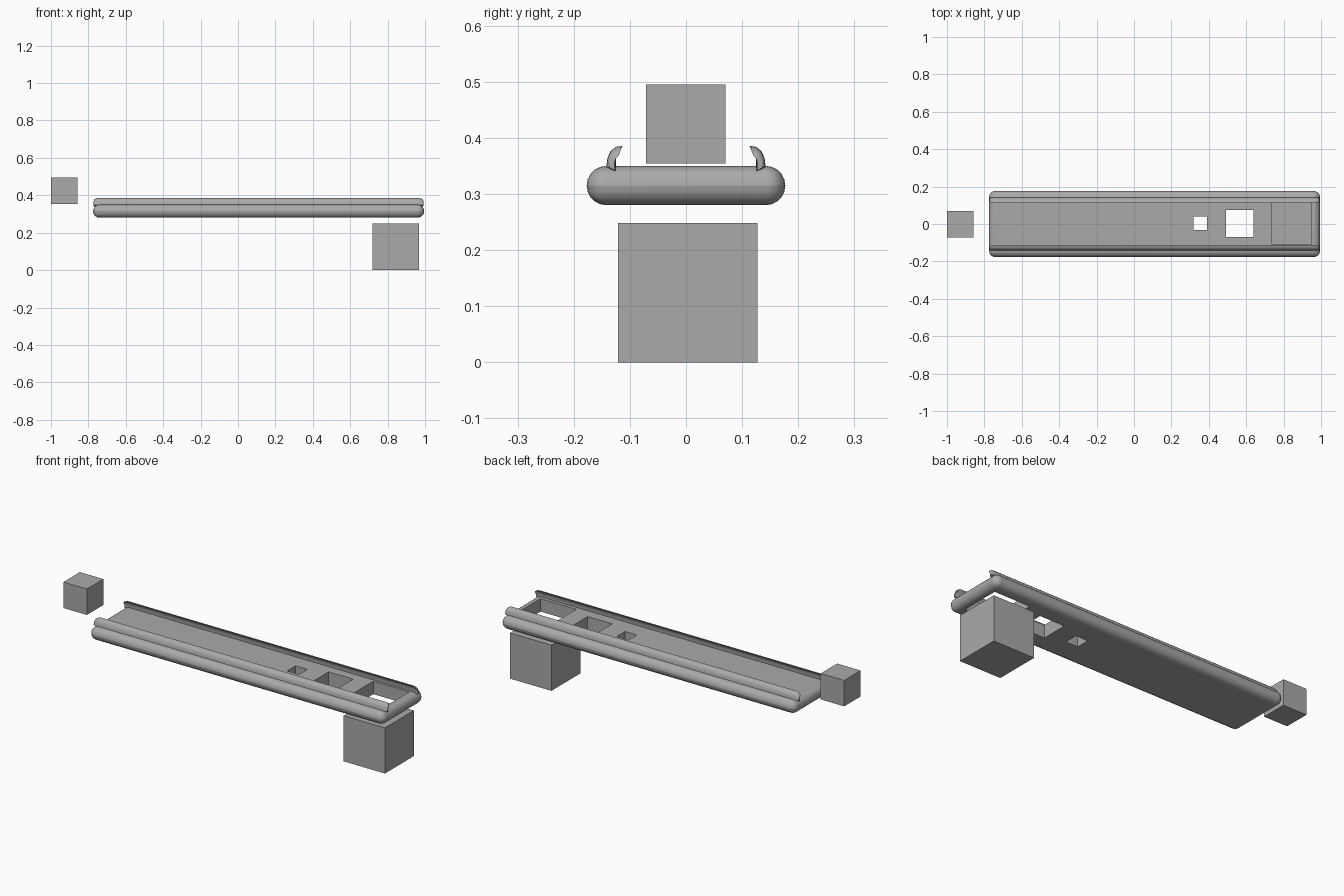
import bpy, bmesh, math

old = bpy.data.objects.get("Cube")
if old:
    bpy.data.objects.remove(old, do_unlink=True)

grey = bpy.data.materials.new("plain grey")
grey.use_nodes = True
GREY = (0.4, 0.4, 0.4, 1)
grey.diffuse_color = GREY
grey.node_tree.nodes["Principled BSDF"].inputs["Base Color"].default_value = GREY


def finish(name, bm):
    bmesh.ops.recalc_face_normals(bm, faces=bm.faces[:])
    mesh = bpy.data.meshes.new(name)
    bm.to_mesh(mesh)
    bm.free()
    mesh.materials.append(grey)
    obj = bpy.data.objects.new(name, mesh)
    bpy.context.collection.objects.link(obj)
    return obj


def box(name, x, y, z):
    bm = bmesh.new()
    bmesh.ops.create_cube(bm, size=1)
    for v in bm.verts:
        for i, (lo, hi) in enumerate((x, y, z)):
            v.co[i] = lo if v.co[i] < 0 else hi
    return finish(name, bm)


def smooth(obj, angle):
    bpy.ops.object.select_all(action='DESELECT')
    obj.select_set(True)
    bpy.context.view_layer.objects.active = obj
    bpy.ops.object.shade_smooth_by_angle(angle=math.radians(angle))


# Free-standing cubes
box("large_block", (0.72, 0.968), (-0.121, 0.127), (0, 0.248))
box("small_block", (-1, -0.859), (-0.071, 0.07), (0.354, 0.495))

# Rounded deck with three square openings
deck = box("deck", (-0.775, 0.995), (-0.177, 0.177), (0.28, 0.35))
bevel = deck.modifiers.new("round_edges", 'BEVEL')
bevel.width = 0.0349
bevel.segments = 5
for x, y in (((0.318, 0.39), (-0.033, 0.039)),
             ((0.492, 0.64), (-0.07, 0.075)),
             ((0.735, 0.95), (-0.107, 0.112))):
    cutter = box("opening_cutter", x, y, (0.25, 0.4))
    cutter.hide_render = True
    cutter.hide_set(True)
    cut = deck.modifiers.new("opening", 'BOOLEAN')
    cut.object = cutter
    cut.solver = 'EXACT'
smooth(deck, 40)
deck.modifiers.new("even_shading", 'WEIGHTED_NORMAL').keep_sharp = True

# Inward-curling side rails: outer curve up to the lip, then inner curve down
RAIL = [(0.125, 0.340), (0.142, 0.348), (0.140, 0.364), (0.134, 0.377),
        (0.125, 0.384), (0.113, 0.386), (0.121, 0.378), (0.125, 0.364)]


def rail(name, side):
    bm = bmesh.new()
    rings = []
    # Ends shrink towards the base so they look rounded
    for x, s in ((-0.772, 0.55), (-0.768, 0.8), (-0.758, 0.95), (-0.745, 1),
                 (0.965, 1), (0.978, 0.95), (0.988, 0.8), (0.992, 0.55)):
        rings.append([bm.verts.new((x, side * (0.13 + (y - 0.13) * s),
                                    0.345 + (z - 0.345) * s)) for y, z in RAIL])
    n = len(RAIL)
    for a, b in zip(rings, rings[1:]):
        for i in range(n):
            j = (i + 1) % n
            bm.faces.new((a[i], a[j], b[j], b[i]))
    bm.faces.new(rings[0])
    bm.faces.new(rings[-1])
    smooth(finish(name, bm), 50)


rail("left_rail", 1)
rail("right_rail", -1)
